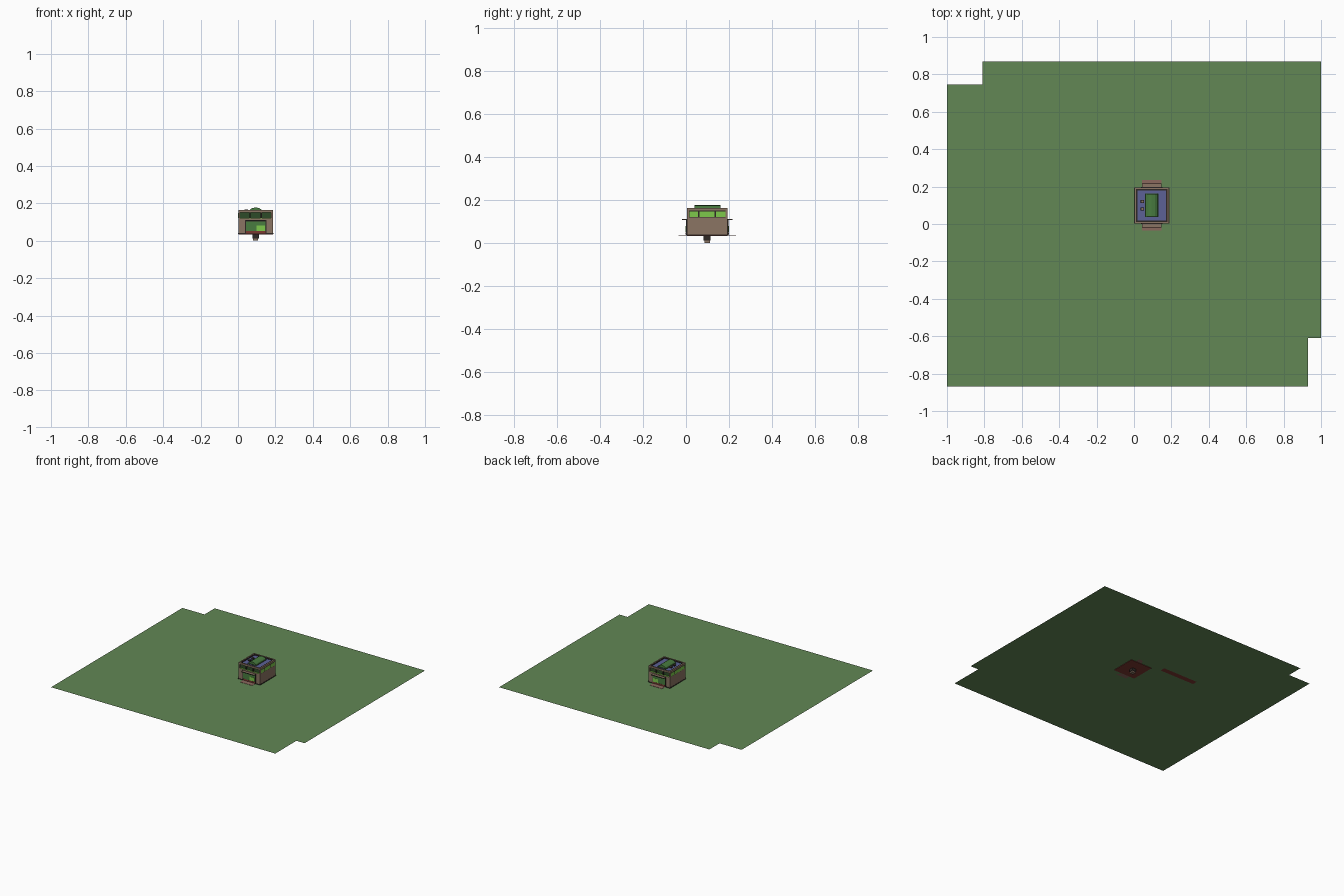
import bpy, bmesh, math

if "Cube" in bpy.data.objects:
    bpy.data.objects.remove(bpy.data.objects["Cube"])

def mat(name, r, g, b):
    m = bpy.data.materials.new(name)
    m.diffuse_color = (r, g, b, 1)
    m.use_nodes = True
    m.node_tree.nodes["Principled BSDF"].inputs["Base Color"].default_value = m.diffuse_color
    return m

GRASS = mat("grass green", .122, .242, .091)
WALL = mat("wall brown", .258, .178, .125)
DARK = mat("dark trim", .028, .021, .018)
BLUE = mat("roof blue", .107, .12, .305)
LIME = mat("lime glass", .205, .578, .07)
DEEP = mat("deep green", .026, .07, .021)
LEAF = mat("skylight green", .065, .2, .05)
RED = mat("maroon floor", .2, .04, .03)
STEP = mat("pinkish step", .26, .14, .11)

def finish(name, bm, m):
    me = bpy.data.meshes.new(name)
    bmesh.ops.recalc_face_normals(bm, faces=bm.faces)
    bm.to_mesh(me)
    bm.free()
    me.materials.append(m)
    ob = bpy.data.objects.new(name, me)
    bpy.context.collection.objects.link(ob)
    return ob

def box(name, x0, x1, y0, y1, z0, z1, m):
    bm = bmesh.new()
    bmesh.ops.create_cube(bm, size=1)
    for v in bm.verts:
        v.co = (x1 if v.co.x > 0 else x0, y1 if v.co.y > 0 else y0, z1 if v.co.z > 0 else z0)
    return finish(name, bm, m)

def flat(name, pts, z, m):
    bm = bmesh.new()
    bm.faces.new([bm.verts.new((x, y, z)) for x, y in pts])
    ob = finish(name, bm, m)
    if ob.data.polygons[0].normal.z < 0:
        ob.data.flip_normals()
    return ob

G = .036                       # ground height
X0, X1, Y0, Y1 = .002, .187, .004, .194
CX, CY = (X0 + X1) / 2, (Y0 + Y1) / 2

# ground sheet with two notched corners, and a strip just under it
flat("ground_sheet", [(-1, -.87), (.93, -.87), (.93, -.61), (1, -.61), (1, .87),
                      (-.81, .87), (-.81, .745), (-1, .745)], G, GRASS)
flat("buried_strip", [(-.37, .21), (-.07, .21), (-.07, .25), (-.37, .25)], G - .0006, RED)

# floor slab and shaft below ground
box("floor_slab", X0, X1, Y0, Y1, .033, .038, RED)
box("shaft", .078, .111, .082, .115, .012, .034, DARK)
box("shaft_foot", .081, .108, .085, .112, 0, .013, WALL)

# main walls, recessed window storey and cornice
box("lower_walls", X0, X1, Y0, Y1, .038, .120, WALL)
box("window_core", X0 + .004, X1 - .004, Y0 + .012, Y1 - .012, .120, .152, DEEP)
box("plinth", X0 - .002, X1 + .002, Y0 - .002, Y1 + .002, .036, .041, DARK)
for i, x in enumerate((X0, X1 - .010)):
    for j, y in enumerate((Y0, Y1 - .010)):
        box(f"corner_post_{i}{j}", x, x + .010, y, y + .010, .120, .152, WALL)

# windows on the two long sides
for side, x0, x1 in (("left", X0, X0 + .005), ("right", X1 - .005, X1)):
    s = -1 if side == "left" else 1
    box(f"{side}_window_frame", x0, x1, Y0 + .008, Y1 - .008, .120, .152, DARK)
    for k, (a, b) in enumerate(((.013, .054), (.060, .130), (.136, .181))):
        xa = x0 - .001 if s < 0 else x1
        box(f"{side}_window_{k}", xa, xa + .001, a + .003, b + .003, .122, .148, LIME)

# recessed front and back windows, lime sill, mullions; doors, canopies and steps
for side, y, s in (("front", Y0, -1), ("back", Y1, 1)):
    def slab(name, x0, x1, a, b, z0, z1, m):
        # a and b are distances outward from the wall
        ya, yb = sorted((y + s * a, y + s * b))
        box(f"{side}_{name}", x0, x1, ya, yb, z0, z1, m)
    slab("sill", X0 + .010, X1 - .010, -.013, 0, .120, .1215, LIME)
    for k, x in enumerate((.065, .124)):
        slab(f"mullion_{k}", x - .003, x + .003, -.012, -.002, .1215, .152, DARK)
    slab("door_surround", .038, .152, 0, .003, .038, .112, DARK)
    slab("door_panel", .043, .147, .003, .005, .040, .102, LEAF)
    slab("door_pane", .100, .145, .005, .006, .053, .081, LIME)
    slab("door_kick", .043, .147, .005, .006, .040, .051, RED)
    slab("canopy", .042, .148, 0, .021, .108, .112, WALL)
    slab("canopy_edge", .042, .148, .021, .023, .107, .112, DARK)
    slab("step", .043, .147, 0, .040, .036, .038, STEP)

# roof deck, parapet and dark inner rim
box("roof_deck", X0 + .004, X1 - .004, Y0 + .004, Y1 - .004, .150, .157, BLUE)
def ring(name, d, w, z0, z1, m):
    a, b, c, e = X0 + d, X1 - d, Y0 + d, Y1 - d
    box(name + "_left", a, a + w, c, e, z0, z1, m)
    box(name + "_right", b - w, b, c, e, z0, z1, m)
    box(name + "_front", a + w, b - w, c, c + w, z0, z1, m)
    box(name + "_back", a + w, b - w, e - w, e, z0, z1, m)
ring("parapet", 0, .008, .151, .164, WALL)
ring("inner_rim", .008, .008, .155, .162, DARK)

# barrel skylight along y
bm = bmesh.new()
n = 6
prof = [(CX + .034 * math.cos(math.pi * i / n), .157 + .021 * math.sin(math.pi * i / n)) for i in range(n + 1)]
f = bm.faces.new([bm.verts.new((x, .04, z)) for x, z in prof])
r = bmesh.ops.extrude_face_region(bm, geom=[f])
bmesh.ops.translate(bm, vec=(0, .12, 0), verts=[v for v in r["geom"] if isinstance(v, bmesh.types.BMVert)])
finish("barrel_skylight", bm, LEAF)
box("skylight_curb", CX - .037, CX + .037, .037, .163, .156, .160, DEEP)

# small roof vents
for k, y in enumerate((.08, .12)):
    box(f"roof_vent_{k}", .036, .053, y - .008, y + .008, .156, .167, DARK)
    box(f"roof_vent_cap_{k}", .039, .050, y - .005, y + .005, .167, .168, WALL)
